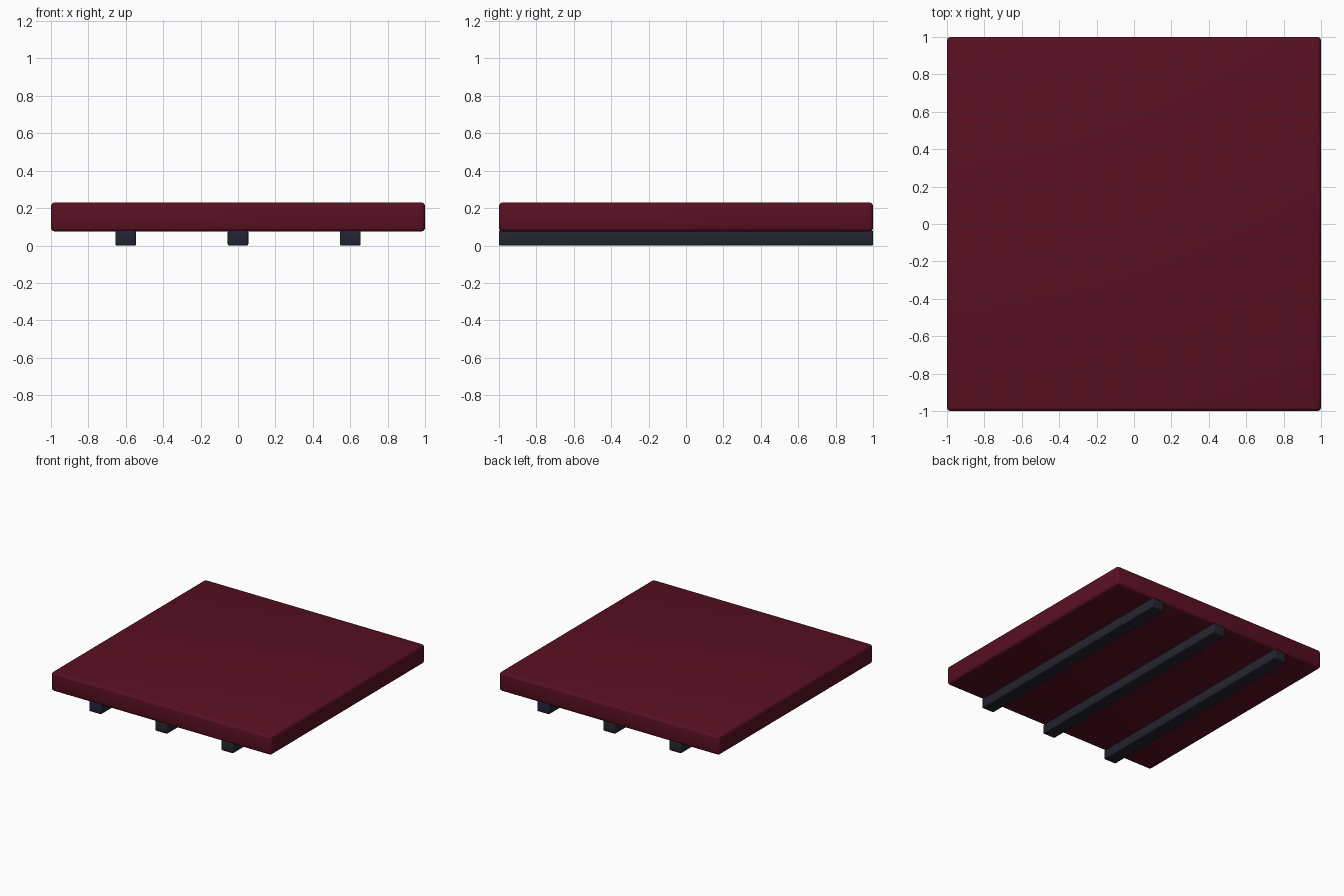
import bpy

if "Cube" in bpy.data.objects:
    bpy.data.objects.remove(bpy.data.objects["Cube"])


def material(name, color):
    m = bpy.data.materials.new(name)
    m.diffuse_color = (*color, 1.0)
    m.use_nodes = True
    m.node_tree.nodes["Principled BSDF"].inputs["Base Color"].default_value = m.diffuse_color
    return m


def box(name, center, size, bevel, mat):
    bpy.ops.mesh.primitive_cube_add(size=1, location=center)
    ob = bpy.context.object
    ob.name = name
    ob.scale = size
    bpy.ops.object.transform_apply(location=False, rotation=False, scale=True)
    ob.data.materials.append(mat)
    mod = ob.modifiers.new("Rounded edges", "BEVEL")
    mod.width = bevel
    mod.segments = 3
    bpy.ops.object.modifier_apply(modifier=mod.name)
    bpy.ops.object.shade_smooth_by_angle()
    return ob


burgundy = material("dark burgundy", (0.1, 0.005, 0.016))
charcoal = material("charcoal", (0.017, 0.018, 0.027))

# Padded slab
box("slab", (0, 0, 0.1525), (2, 2, 0.155), 0.02, burgundy)

# Three runners underneath, front to back
for label, x in (("left", -0.6), ("middle", 0), ("right", 0.6)):
    box(label + "_runner", (x, 0, 0.04), (0.11, 2, 0.08), 0.008, charcoal)
